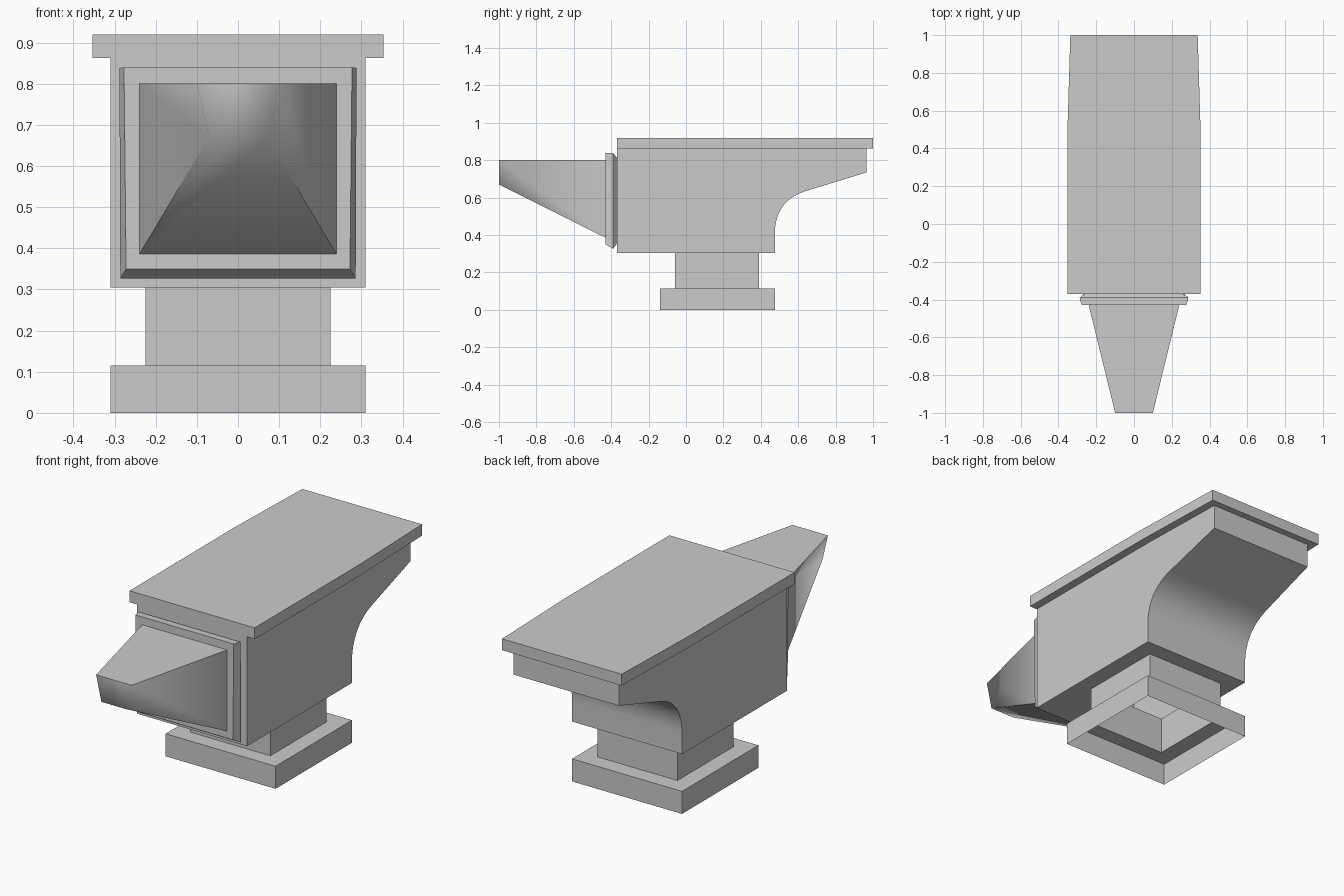
import bpy, bmesh
from math import radians

if "Cube" in bpy.data.objects:
    bpy.data.objects.remove(bpy.data.objects["Cube"])


def finish(name, bm, angle=30):
    bmesh.ops.recalc_face_normals(bm, faces=bm.faces)
    me = bpy.data.meshes.new(name)
    bm.to_mesh(me)
    bm.free()
    ob = bpy.data.objects.new(name, me)
    bpy.context.collection.objects.link(ob)
    bpy.ops.object.select_all(action='DESELECT')
    ob.select_set(True)
    bpy.context.view_layer.objects.active = ob
    bpy.ops.object.shade_smooth_by_angle(angle=radians(angle))
    return ob


def loft(name, rings, caps=(False, False), angle=30):
    """Skin a list of rings that have equal point counts."""
    bm = bmesh.new()
    loops = [[bm.verts.new(p) for p in r] for r in rings]
    for a, b in zip(loops, loops[1:]):
        for i in range(len(a)):
            j = (i + 1) % len(a)
            bm.faces.new((a[i], a[j], b[j], b[i]))
    for cap, ring in zip(caps, (loops[0], loops[-1])):
        if cap:
            bm.faces.new(ring)
    return finish(name, bm, angle)


def flat(hx, y0, y1, z):
    return [(-hx, y0, z), (hx, y0, z), (hx, y1, z), (-hx, y1, z)]


def upright(hx_top, hx_low, z0, z1, y):
    return [(-hx_low, y, z0), (hx_low, y, z0), (hx_top, y, z1), (-hx_top, y, z1)]


def extrude_profile(name, profile, hx, skip=()):
    """Extrude a (y, z) profile across x, narrowing gently towards the back."""
    bm = bmesh.new()
    sides = [[bm.verts.new((s * hx, y, z)) for y, z in profile] for s in (-1, 1)]
    for s in sides:
        bm.faces.new(s)
    n = len(profile)
    for i in range(n):
        if i not in skip:
            j = (i + 1) % n
            bm.faces.new((sides[0][i], sides[0][j], sides[1][j], sides[1][i]))
    bmesh.ops.bisect_plane(bm, geom=bm.verts[:] + bm.edges[:] + bm.faces[:],
                           plane_co=(0, 0.475, 0), plane_no=(0, 1, 0), dist=1e-4)
    for v in bm.verts:
        v.co.x *= 1 - 0.045 * max(0, v.co.y - 0.475) / 0.525
    return finish(name, bm)


# hollow foot, waist and underside of the body
loft("foot_and_waist", [
    flat(0.31, -0.14, 0.475, 0), flat(0.31, -0.14, 0.475, 0.115),
    flat(0.225, -0.06, 0.39, 0.115), flat(0.225, -0.06, 0.39, 0.305),
    flat(0.31, -0.37, 0.475, 0.305)])

# curved throat from the body's back wall to the heel (quadratic curve)
p0, p1, p2 = (0.475, 0.42), (0.482, 0.585), (0.64, 0.635)
throat = []
for k in range(13):
    t = k / 12
    throat.append(tuple((1 - t) ** 2 * a + 2 * t * (1 - t) * b + t * t * c
                        for a, b, c in zip(p0, p1, p2)))

# body, open below and covered by the face plate
profile = [(-0.37, 0.862), (-0.37, 0.305), (0.475, 0.305)] + throat + [
    (0.965, 0.735), (0.965, 0.862)]
extrude_profile("body", profile, 0.31, skip=(1, len(profile) - 1))

# face plate
extrude_profile("face_plate", [(-0.37, 0.862), (1, 0.862), (1, 0.92), (-0.37, 0.92)], 0.353)

# collar between body and horn
loft("collar", [
    upright(0.255, 0.26, 0.36, 0.81, -0.366),
    upright(0.288, 0.286, 0.326, 0.838, -0.39),
    upright(0.277, 0.272, 0.35, 0.84, -0.43)], (True, True))

# tapered horn
loft("horn", [
    upright(0.24, 0.24, 0.385, 0.80, -0.428),
    upright(0.1, 0.07, 0.67, 0.80, -1.0)], (True, True), 80)
